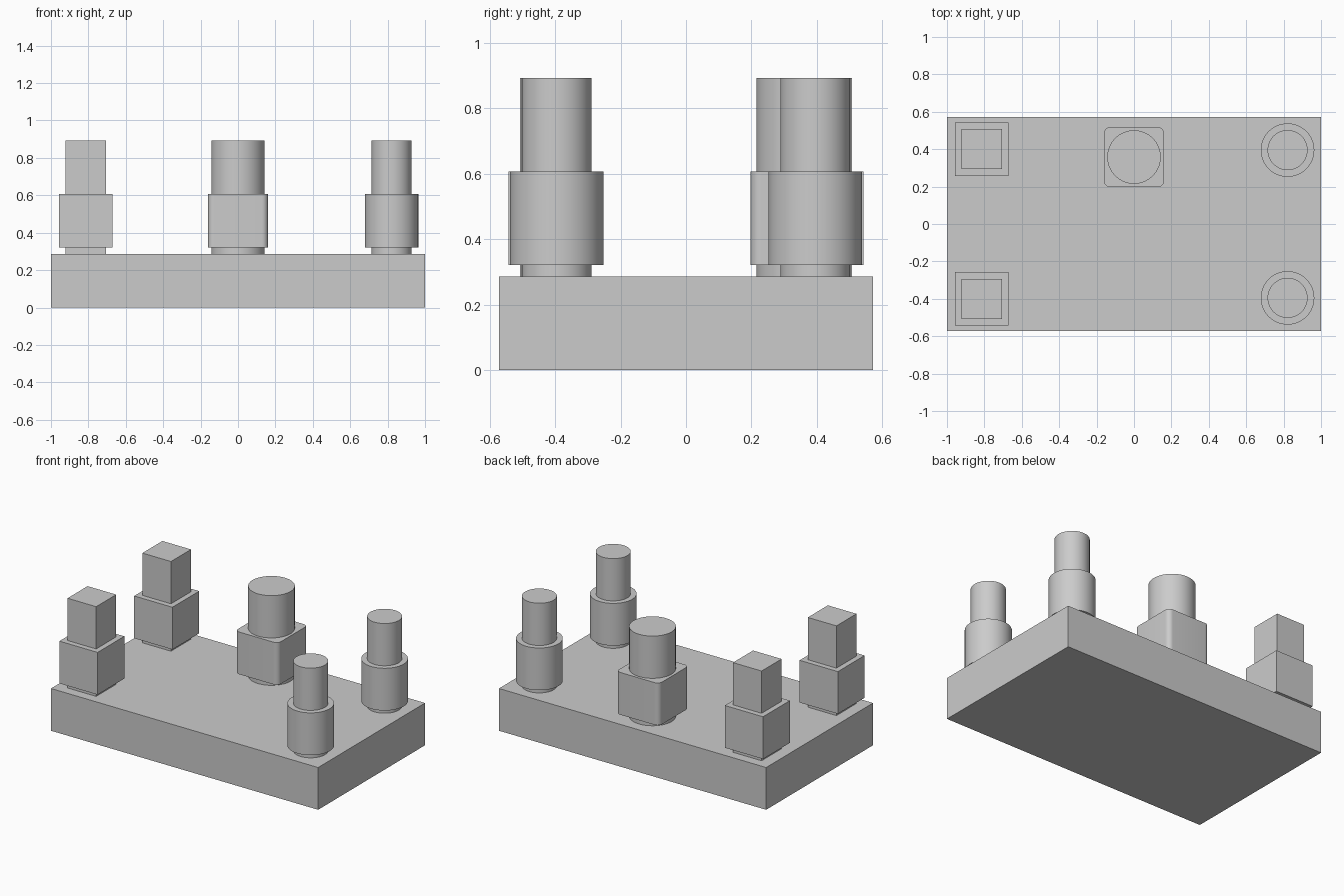
import bpy
import bmesh
from math import radians

cube = bpy.data.objects.get("Cube")
if cube:
    bpy.data.objects.remove(cube, do_unlink=True)

grey = bpy.data.materials.new("plain grey")
grey.use_nodes = True
grey.diffuse_color = (0.6, 0.6, 0.6, 1)
grey.node_tree.nodes["Principled BSDF"].inputs["Base Color"].default_value = (0.6, 0.6, 0.6, 1)

BASE_TOP, POST_TOP = 0.286, 0.893
COLLAR_LOW, COLLAR_TOP = 0.321, 0.607


def finish(obj, name):
    obj.name = obj.data.name = name
    obj.data.materials.append(grey)
    return obj


def box(name, x, y, z0, z1, width, depth, rounding=0):
    """Upright block, optionally with rounded vertical edges."""
    bpy.ops.mesh.primitive_cube_add(size=1, location=(x, y, (z0 + z1) / 2))
    obj = finish(bpy.context.object, name)
    bm = bmesh.new()
    bm.from_mesh(obj.data)
    bmesh.ops.scale(bm, vec=(width, depth, z1 - z0), verts=bm.verts)
    if rounding:
        upright = [e for e in bm.edges
                   if abs(e.verts[0].co.z - e.verts[1].co.z) > 0.01]
        bmesh.ops.bevel(bm, geom=upright, offset=rounding, segments=8,
                        profile=0.5, affect='EDGES')
    bm.to_mesh(obj.data)
    bm.free()
    if rounding:
        bpy.ops.object.shade_smooth_by_angle(angle=radians(30))


def cylinder(name, x, y, z0, z1, radius):
    bpy.ops.mesh.primitive_cylinder_add(vertices=64, radius=radius, depth=z1 - z0,
                                        location=(x, y, (z0 + z1) / 2))
    finish(bpy.context.object, name)
    bpy.ops.object.shade_smooth_by_angle(angle=radians(30))


# Base slab
box("base", 0, 0, 0, BASE_TOP, 2, 1.143)

# Corner posts: square on the right, round on the left
for side, s in (("front", -1), ("back", 1)):
    x, y = -0.814, 0.4 * s
    box(side + "_square_post", x, y, BASE_TOP, POST_TOP, 0.214, 0.214)
    box(side + "_square_collar", x, y, COLLAR_LOW, COLLAR_TOP, 0.286, 0.286)
    x, y = 0.821, 0.395 * s
    cylinder(side + "_round_post", x, y, BASE_TOP, POST_TOP, 0.107)
    cylinder(side + "_round_collar", x, y, COLLAR_LOW, COLLAR_TOP, 0.143)

# Middle post: round with a rounded square collar
cylinder("middle_post", 0, 0.358, BASE_TOP, POST_TOP, 0.143)
box("middle_collar", 0, 0.358, COLLAR_LOW, COLLAR_TOP, 0.321, 0.321, rounding=0.033)
